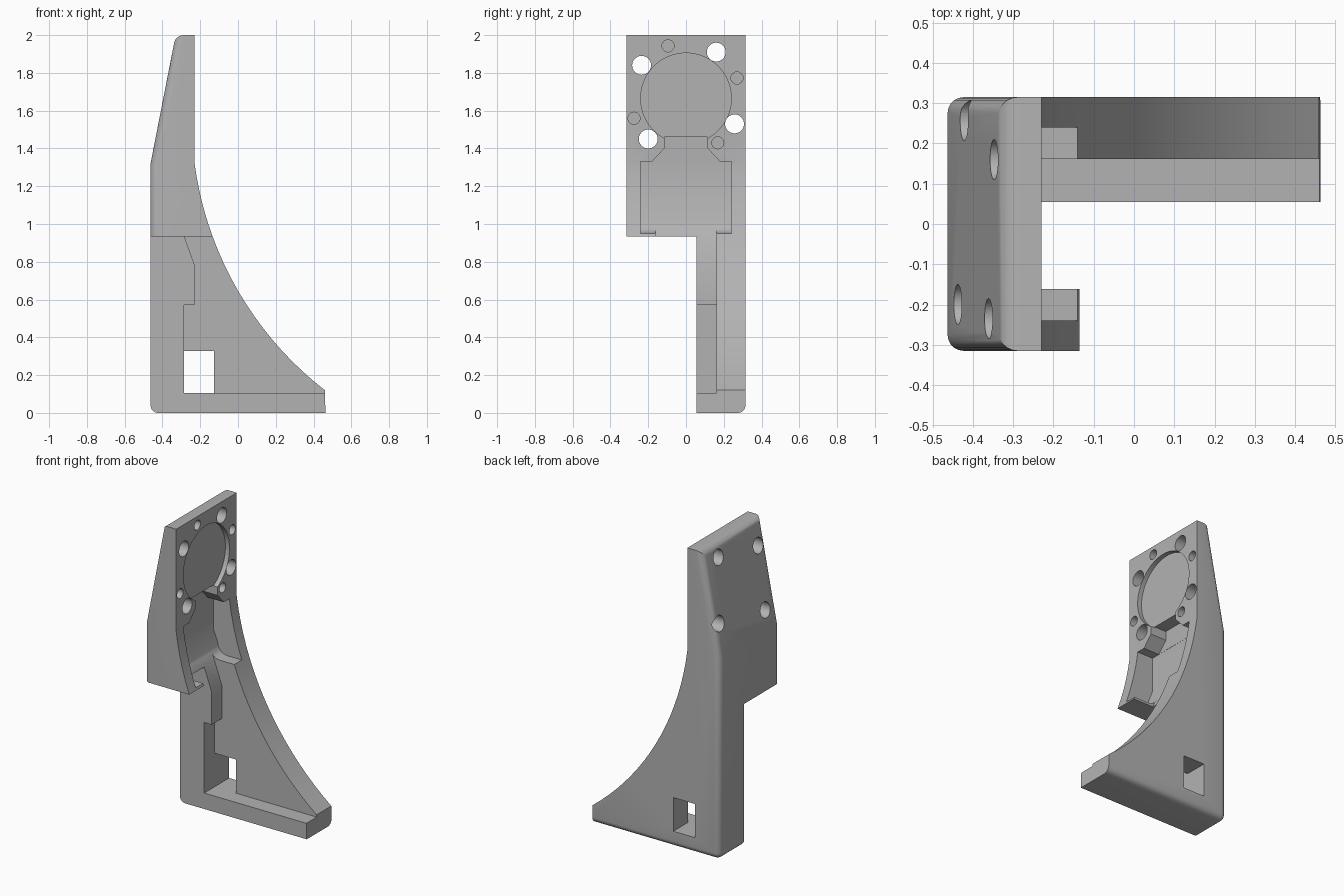
import bpy, bmesh, math
from mathutils import Vector

cube = bpy.data.objects.get("Cube")
if cube:
    bpy.data.objects.remove(cube, do_unlink=True)

grey = bpy.data.materials.new("matte grey")
grey.use_nodes = True
grey.diffuse_color = (0.45, 0.45, 0.45, 1)
grey.node_tree.nodes["Principled BSDF"].inputs["Base Color"].default_value = grey.diffuse_color


def prism(name, points, axis, lo, hi):
    """Extrude an (x, z) outline along y, or a (y, z) outline along x."""
    def place(p, d):
        return (p[0], d, p[1]) if axis == "y" else (d, p[0], p[1])
    bm = bmesh.new()
    near = [bm.verts.new(place(p, lo)) for p in points]
    far = [bm.verts.new(place(p, hi)) for p in points]
    bm.faces.new(near)
    bm.faces.new(far)
    for i in range(len(points)):
        j = (i + 1) % len(points)
        bm.faces.new((near[i], near[j], far[j], far[i]))
    bmesh.ops.recalc_face_normals(bm, faces=bm.faces)
    mesh = bpy.data.meshes.new(name)
    bm.to_mesh(mesh)
    bm.free()
    obj = bpy.data.objects.new(name, mesh)
    bpy.context.collection.objects.link(obj)
    return obj


def arc(cx, cz, r, start, end, n):
    return [(cx + r * math.cos(start + (end - start) * i / n),
             cz + r * math.sin(start + (end - start) * i / n)) for i in range(n + 1)]


def circle(cy, cz, r, n):
    return arc(cy, cz, r, 0, math.tau * (n - 1) / n, n - 1)


# Side profile with the concave front sweep
W = 0.315
sweep = arc(1.58, 1.562, 1.826, math.atan2(-1.442, -1.12), math.atan2(-0.242, -1.81), 18)
profile = [(-0.463, 0), (0.463, 0)] + sweep + [(-0.23, 2), (-0.33, 2), (-0.463, 1.32)]
body = prism("bracket", profile, "y", -W, W)
body.data.materials.append(grey)

# Round the back, bottom and top-back edges
bm = bmesh.new()
bm.from_mesh(body.data)


def is_back(v):
    return v.co.x < -0.32


def is_rounded(e):
    a, b = e.verts
    if is_back(a) and is_back(b):
        crosswise = abs(a.co.y - b.co.y) > 0.1
        return not (crosswise and abs(a.co.z - 1.32) < 0.01)
    return a.co.z < 0.01 and b.co.z < 0.01 and a.co.y > 0 and b.co.y > 0


bmesh.ops.bevel(bm, geom=[e for e in bm.edges if is_rounded(e)], offset=0.04,
                offset_type="OFFSET", segments=5, profile=0.5, affect="EDGES")
bm.to_mesh(body.data)
bm.free()

cutters = []


def cut(points, axis, lo, hi):
    cutters.append(prism("cutter", points, axis, lo, hi))


def box(a0, a1, z0, z1):
    return [(a0, z0), (a1, z0), (a1, z1), (a0, z1)]


# Open space beside the leg
cut(box(-1, 1, -1, 0.935), "y", -1, 0.055)
# Channel down the inside of the leg
cut([(1, 0.105), (-0.285, 0.105), (-0.285, 0.57), (-0.23, 0.57), (-0.23, 0.785),
     (-0.345, 1.1), (-0.345, 1.32), (1, 1.32)], "y", -0.162, 0.162)
# Wide pocket with curved ledges at its foot
ledge = arc(-0.246, 1.02, 0.07, math.pi, 1.5 * math.pi, 6)
cut(ledge + [(1, 0.95), (1, 1.33), (-0.347, 1.33), (-0.347, 1.1)], "y", -0.24, 0.24)
# Tapered neck between the pocket and the round seat
cut([(-0.18, 1.31), (0.18, 1.31), (0.18, 1.33), (0.115, 1.4), (0.115, 1.46),
     (-0.115, 1.46), (-0.115, 1.4), (-0.18, 1.33)], "x", -0.346, 1)
# Shallow round seat
cut(circle(0, 1.665, 0.24, 64), "x", -0.26, 1)
# Through holes
for y, z in [(-0.235, 1.84), (0.16, 1.91), (0.257, 1.53), (-0.2, 1.45)]:
    cut(circle(y, z, 0.05, 32), "x", -1, 1)
# Small blind holes
for y, z in [(-0.095, 1.943), (0.27, 1.773), (-0.275, 1.56), (0.168, 1.43)]:
    cut(circle(y, z, 0.032, 24), "x", -0.29, 1)
# Square window through the web
cut(box(-0.285, -0.128, 0.105, 0.327), "y", 0, 1)

bpy.ops.object.select_all(action="DESELECT")
bpy.context.view_layer.objects.active = body
body.select_set(True)
for cutter in cutters:
    cutter.hide_render = True
    mod = body.modifiers.new("cut", "BOOLEAN")
    mod.operation = "DIFFERENCE"
    mod.solver = "EXACT"
    mod.object = cutter
    bpy.ops.object.modifier_apply(modifier=mod.name)
    bpy.data.objects.remove(cutter, do_unlink=True)

bpy.ops.object.shade_smooth_by_angle(angle=math.radians(25))
